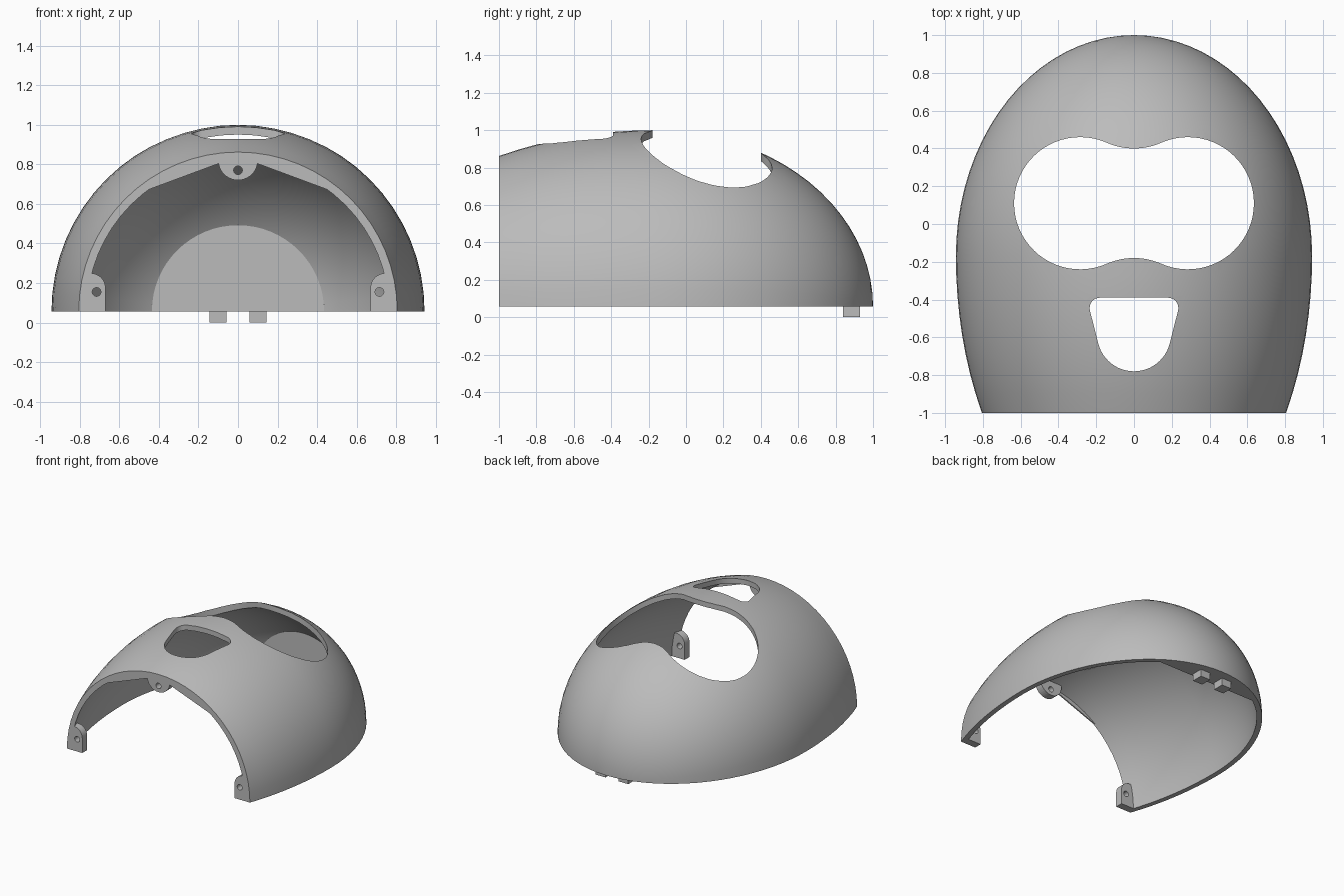
import bpy, bmesh
from math import sin, cos, pi, sqrt, atan2, radians
from mathutils import Matrix, Vector

if "Cube" in bpy.data.objects:
    bpy.data.objects.remove(bpy.data.objects["Cube"])

BASE = 0.057           # height of the open underside
WIDEST = -0.17         # y of the widest section
RADIUS, BACK, FRONT, WALL = 0.943, 1.17, 1.594, 0.04

grey = bpy.data.materials.new("plain grey")
grey.diffuse_color = (0.5, 0.5, 0.5, 1)
grey.use_nodes = True
grey.node_tree.nodes["Principled BSDF"].inputs["Base Color"].default_value = (0.5, 0.5, 0.5, 1)


def add_object(name, bm):
    bmesh.ops.recalc_face_normals(bm, faces=bm.faces)
    mesh = bpy.data.meshes.new(name)
    bm.to_mesh(mesh)
    bm.free()
    mesh.materials.append(grey)
    ob = bpy.data.objects.new(name, mesh)
    bpy.context.collection.objects.link(ob)
    return ob


def arc(cx, cy, r, start, end, n=12):
    angles = [radians(start + (end - start) * i / n) for i in range(n + 1)]
    return [(cx + r * cos(a), cy + r * sin(a)) for a in angles]


def prism(name, outline, low, high, upright=False):
    """Extrude a flat outline along z, or along y when upright."""
    bm = bmesh.new()
    place = (lambda p, d: (p[0], d, p[1])) if upright else (lambda p, d: (p[0], p[1], d))
    face = bm.faces.new([bm.verts.new(place(p, low)) for p in outline])
    new = bmesh.ops.extrude_face_region(bm, geom=[face])["geom"]
    shift = Vector(place((0, 0), high - low))
    bmesh.ops.translate(bm, vec=shift, verts=[v for v in new if isinstance(v, bmesh.types.BMVert)])
    return add_object(name, bm)


def cut(target, cutter):
    mod = target.modifiers.new("cut", "BOOLEAN")
    mod.operation, mod.solver, mod.object = "DIFFERENCE", "EXACT", cutter
    bpy.context.view_layer.objects.active = target
    bpy.ops.object.modifier_apply(modifier=mod.name)
    bpy.data.objects.remove(cutter)


def radius(y, inset=0):
    length = (BACK if y > WIDEST else FRONT) - inset
    return (RADIUS - inset) * sqrt(max(0, 1 - ((y - WIDEST) / length) ** 2))


# Shell: closed wall profile turned through half a circle
def stations(end, steps=20):
    """Front stretch evenly spaced, back stretch closing up toward the tip."""
    front = [-1 + (WIDEST + 1) * i / 8 for i in range(8)]
    return front + [WIDEST + (end - WIDEST) * sin(pi / 2 * i / steps) for i in range(steps + 1)]


wall_end = 0.82
profile = [(y, radius(y)) for y in stations(1)]
profile += [(wall_end, 0)] + [(y, radius(y, WALL)) for y in reversed(stations(wall_end))]
bm = bmesh.new()
section = bm.faces.new([bm.verts.new((r, y, BASE)) for y, r in profile])
bmesh.ops.spin(bm, geom=[section] + section.edges[:] + section.verts[:], cent=(0, 0, BASE),
               axis=(0, -1, 0), angle=pi, steps=32, use_duplicate=False)
bmesh.ops.remove_doubles(bm, verts=bm.verts, dist=0.0002)
shell = add_object("shell", bm)

# Eye opening: two round lobes joined by a soft waist
lobe_x, lobe_y, lobe_r, waist_r, waist_y = 0.285, 0.11, 0.35, 0.357, 0.647
turn = 180 / pi * atan2(waist_y, -lobe_x)
dip = turn - 90
eyes = arc(lobe_x, lobe_y, lobe_r, -turn, turn, 40)
eyes += arc(0, lobe_y + waist_y, waist_r, -90 + dip, -90 - dip)[1:-1]
eyes += arc(-lobe_x, lobe_y, lobe_r, 180 - turn, 180 + turn, 40)
eyes += arc(0, lobe_y - waist_y, waist_r, 90 + dip, 90 - dip)[1:-1]
cut(shell, prism("eye_cutter", eyes, 0.3, 1.5))

# Mouth opening: rounded top corners tapering to a round chin
mouth = arc(0.18, -0.445, 0.055, -14, 90, 8) + arc(-0.18, -0.445, 0.055, 90, 194, 8)
mouth += arc(0, -0.585, 0.195, 194, 346, 24)
cut(shell, prism("mouth_cutter", mouth, 0.3, 1.5))

# Fixing tabs inside the front rim, each with a screw hole
top = [(0.1, 0.835), (-0.1, 0.835)] + arc(0, 0.82, 0.1, 180, 360, 20)
side = [(0.79, BASE), (0.785, 0.2), (0.76, 0.25)] + arc(0.745, 0.175, 0.075, 90, 180) + [(0.67, BASE)]
tabs = [("top_tab", top, (0, 0.77)), ("left_tab", side, (0.715, 0.155)),
        ("right_tab", [(-x, z) for x, z in side], (-0.715, 0.155))]
for name, outline, hole in tabs:
    tab = prism(name, outline, -1, -0.94, True)
    cut(tab, prism("hole_cutter", arc(*hole, 0.022, 0, 345, 23), -1.1, -0.8, True))

# Thin straight-edged webs beside the top tab
for s, name in ((1, "left_rim_web"), (-1, "right_rim_web")):
    edge = arc(0, BASE, 0.775, 51, 83)
    prism(name, [(s * x, z) for x, z in edge + [(0.09, 0.807)]], -1, -0.99, True)

# Locating pegs under the solid back end
for s, name in ((1, "left_peg"), (-1, "right_peg")):
    bm = bmesh.new()
    bmesh.ops.create_cube(bm, size=1, matrix=Matrix.Translation((s * 0.1, 0.885, 0.03))
                          @ Matrix.Diagonal((0.086, 0.09, 0.06, 1)))
    add_object(name, bm)

# Smooth the curved shell, keeping its cut edges crisp
bpy.ops.object.select_all(action="DESELECT")
shell.select_set(True)
bpy.context.view_layer.objects.active = shell
bpy.ops.object.shade_smooth_by_angle(angle=radians(30))
